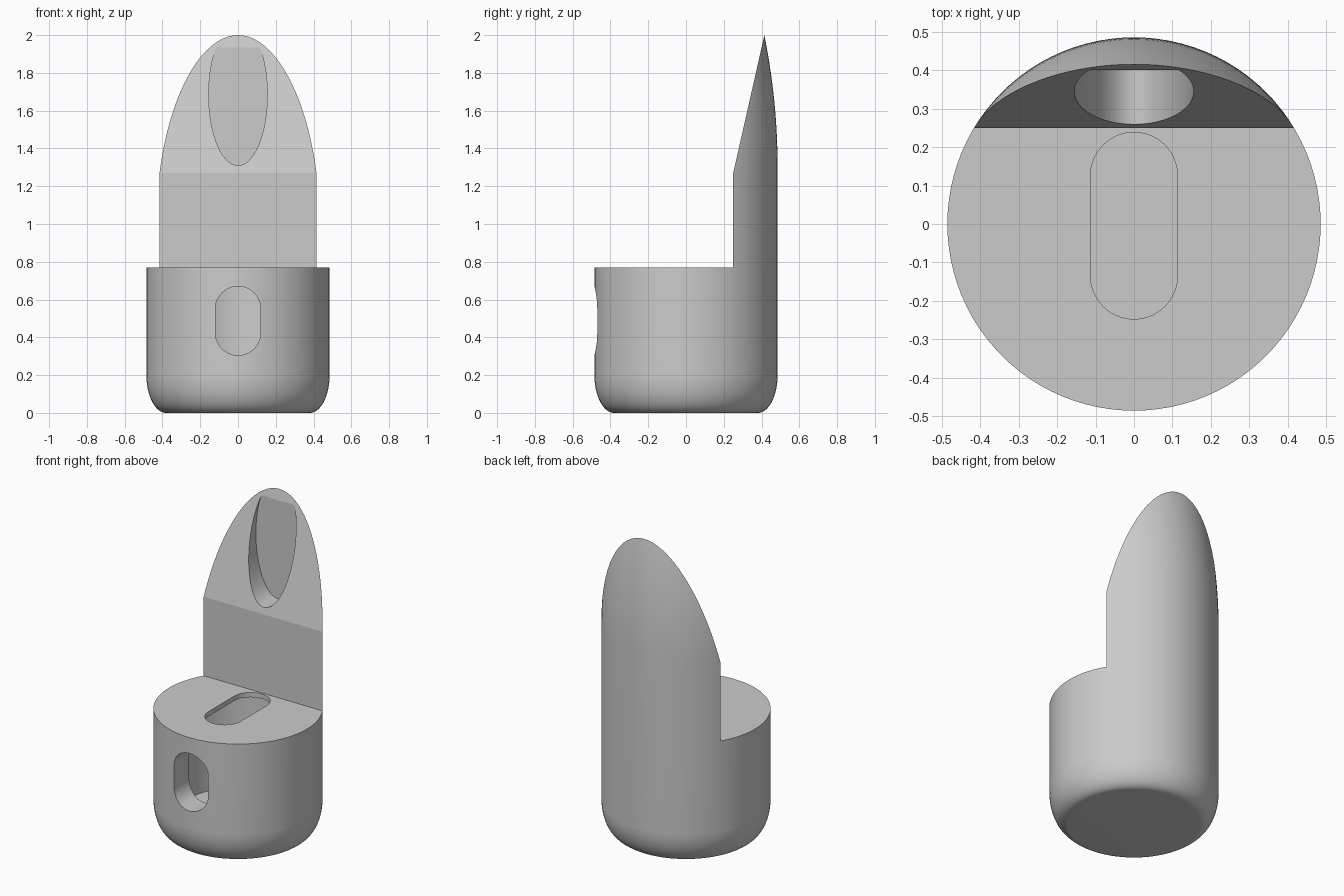
import bpy, bmesh, math
from mathutils import Matrix, Vector

cube = bpy.data.objects.get("Cube")
if cube:
    bpy.data.objects.remove(cube, do_unlink=True)

R = 0.485          # outer radius
DECK = 0.77        # height of the flat deck
SHOULDER = 1.3     # where the taper starts

grey = bpy.data.materials.new("plain grey")
grey.use_nodes = True
grey.diffuse_color = (0.6, 0.6, 0.6, 1)
grey.node_tree.nodes["Principled BSDF"].inputs["Base Color"].default_value = (0.6, 0.6, 0.6, 1)


def finish(bm, name):
    bmesh.ops.recalc_face_normals(bm, faces=bm.faces)
    mesh = bpy.data.meshes.new(name)
    bm.to_mesh(mesh)
    bm.free()
    mesh.materials.append(grey)
    obj = bpy.data.objects.new(name, mesh)
    bpy.context.collection.objects.link(obj)
    return obj


def revolve(name, profile, steps=96):
    """Solid of revolution from (radius, z) points that start and end on the axis."""
    bm = bmesh.new()
    verts = [bm.verts.new((r, 0, z)) for r, z in profile]
    edges = [bm.edges.new(pair) for pair in zip(verts, verts[1:])]
    bmesh.ops.spin(bm, geom=verts + edges, cent=(0, 0, 0), axis=(0, 0, 1),
                   angle=2 * math.pi, steps=steps)
    bmesh.ops.remove_doubles(bm, verts=bm.verts, dist=1e-5)
    return finish(bm, name)


def prism(name, points, place, depth):
    """Extrude a flat outline; place maps (u, v) to 3D, depth is the extrusion."""
    bm = bmesh.new()
    face = bm.faces.new([bm.verts.new(place(u, v)) for u, v in points])
    new = bmesh.ops.extrude_face_region(bm, geom=[face])["geom"]
    bmesh.ops.translate(bm, vec=Vector(depth),
                        verts=[g for g in new if isinstance(g, bmesh.types.BMVert)])
    return finish(bm, name)


def capsule(half_width, low, high, n=32):
    pts = []
    for centre, start in ((high - half_width, 0), (low + half_width, math.pi)):
        for i in range(n + 1):
            a = start + math.pi * i / n
            pts.append((half_width * math.cos(a), centre + half_width * math.sin(a)))
    return pts


def ellipse(a, b, centre, n=128):
    return [(a * math.cos(2 * math.pi * i / n), centre + b * math.sin(2 * math.pi * i / n))
            for i in range(n)]


def cut(target, cutter):
    mod = target.modifiers.new("cut", 'BOOLEAN')
    mod.operation = 'DIFFERENCE'
    mod.solver = 'EXACT'
    mod.object = cutter
    bpy.context.view_layer.objects.active = target
    bpy.ops.object.modifier_apply(modifier=mod.name)
    bpy.data.objects.remove(cutter, do_unlink=True)


# Round body: flat base, rounded bottom edge, straight wall, curved taper
profile = [(0, 0)]
for i in range(25):
    a = math.pi / 2 * i / 24
    profile.append((R - 0.105 + 0.105 * math.sin(a), 0.2 - 0.2 * math.cos(a)))
for i in range(17):
    z = SHOULDER + 0.8 * i / 16
    profile.append((R - (z - SHOULDER) ** 2 / 7, z))
profile.append((0, profile[-1][1]))
body = revolve("body", profile)

# Remove the front above the deck, leaving the upright blade with a slanted face
side = [(-1, DECK), (0.25, DECK), (0.25, 1.27), (0.4602, 2.2), (-1, 2.2)]
cut(body, prism("front_cutter", side, lambda y, z: (-1, y, z), (2, 0, 0)))

# Hollow chamber, reached through the two slots
cut(body, revolve("chamber_cutter", [(0, 0.11), (0.34, 0.11), (0.34, 0.74), (0, 0.74)]))
cut(body, prism("deck_slot_cutter", capsule(0.113, -0.247, 0.238),
                lambda x, y: (x, y, 0.6), (0, 0, 0.4)))
cut(body, prism("front_slot_cutter", capsule(0.12, 0.305, 0.67),
                lambda x, z: (x, -0.7, z), (0, 0.5, 0)))

# Oval recess in the slanted face, with a flat upright back
cut(body, prism("recess_cutter", ellipse(0.155, 0.375, 1.685),
                lambda x, z: (x, 0, z), (0, 0.4, 0)))

# Smooth round walls, keep every real edge crisp
for o in bpy.context.selected_objects:
    o.select_set(False)
body.select_set(True)
bpy.context.view_layer.objects.active = body
bpy.ops.object.shade_smooth_by_angle(angle=math.radians(11))
